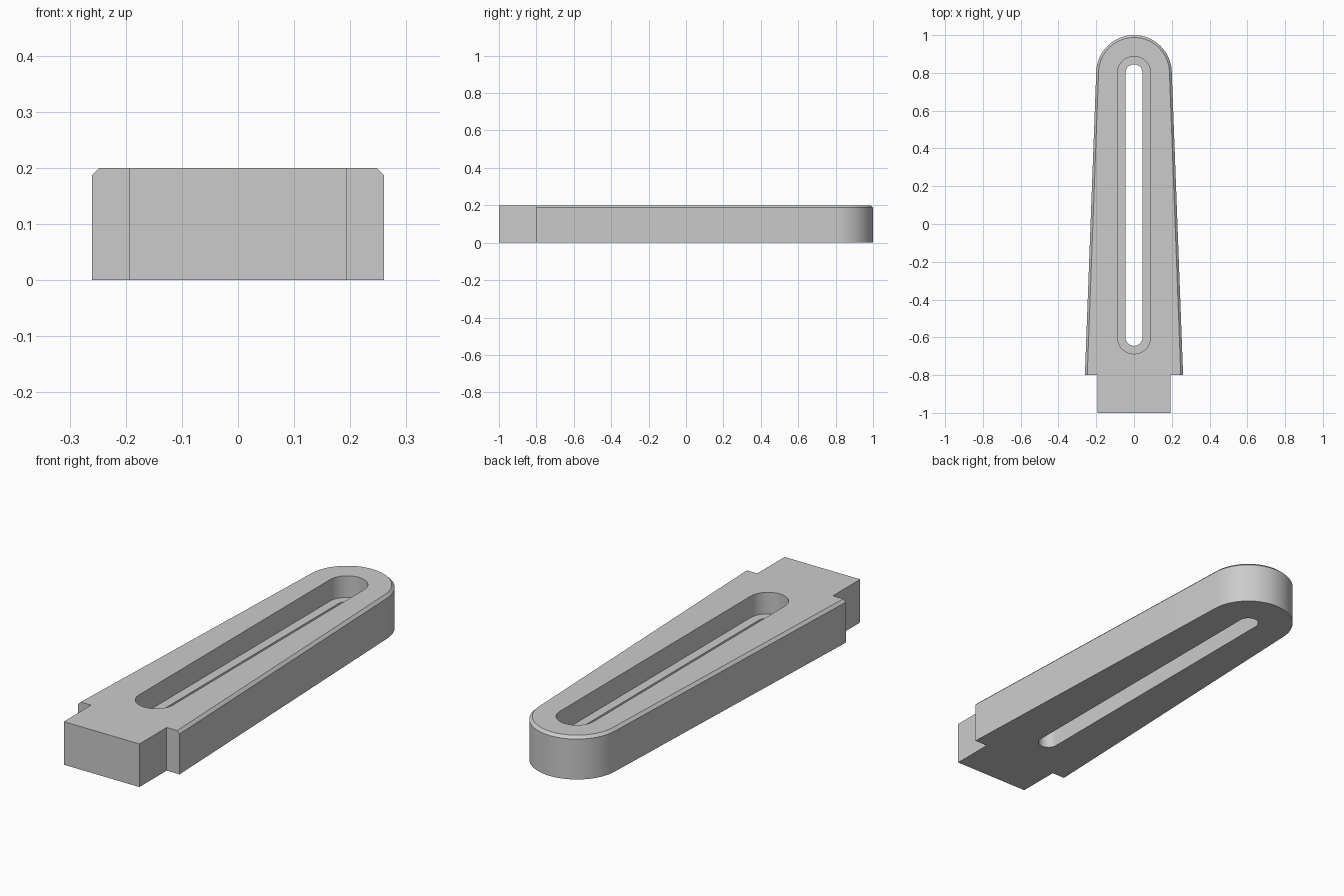
import bpy, bmesh, math

cube = bpy.data.objects.get("Cube")
if cube:
    bpy.data.objects.remove(cube, do_unlink=True)

HEIGHT, CHAMFER, LEDGE = 0.2, 0.0125, 0.1
SHOULDER_Y, ARC_Y = -0.8, 0.8
TAPER = 0.0375
SEGMENTS = 48


def arc(radius, cy, start, end, n=SEGMENTS):
    return [(radius * math.cos(start + (end - start) * i / n),
             cy + radius * math.sin(start + (end - start) * i / n))
            for i in range(n + 1)]


def body_outline(inset):
    """Tab, shoulders, tapered sides and round end; the inset spares the tab."""
    tab, wide = 0.194, 0.26 - inset
    base = [(-wide, SHOULDER_Y), (-tab, SHOULDER_Y), (-tab, -1.0),
            (tab, -1.0), (tab, SHOULDER_Y), (wide, SHOULDER_Y)]
    return base + arc(0.2 - inset, ARC_Y, TAPER, math.pi - TAPER)


def slot_outline(radius):
    return (arc(radius, ARC_Y, 0, math.pi, 24)
            + arc(radius, -0.6, math.pi, 2 * math.pi, 24))


bm = bmesh.new()


def ring(points, z):
    verts = [bm.verts.new((x, y, z)) for x, y in points]
    for i, v in enumerate(verts):
        bm.edges.new((v, verts[(i + 1) % len(verts)]))
    return verts


def bridge(a, b):
    for i in range(len(a)):
        j = (i + 1) % len(a)
        bm.faces.new((a[i], a[j], b[j], b[i]))


def cap(outer, inner):
    loops = set(outer) | set(inner)
    edges = [e for e in bm.edges if e.verts[0] in loops and e.verts[1] in loops]
    bmesh.ops.triangle_fill(bm, edges=edges, use_beauty=True)


# Outer rings, from the base to the chamfered top
bottom = ring(body_outline(0), 0)
chamfer_low = ring(body_outline(0), HEIGHT - CHAMFER)
top = ring(body_outline(CHAMFER), HEIGHT)

# Stepped slot: wide recess above a narrow through hole
recess_top = ring(slot_outline(0.0875), HEIGHT)
recess_floor = ring(slot_outline(0.0875), LEDGE)
hole_top = ring(slot_outline(0.045), LEDGE)
hole_bottom = ring(slot_outline(0.045), 0)

cap(bottom, hole_bottom)
cap(top, recess_top)
for low, high in ((bottom, chamfer_low), (chamfer_low, top),
                  (recess_top, recess_floor), (recess_floor, hole_top),
                  (hole_top, hole_bottom)):
    bridge(low, high)
bmesh.ops.recalc_face_normals(bm, faces=bm.faces)

mesh = bpy.data.meshes.new("slotted_clamp_bar")
bm.to_mesh(mesh)
bm.free()
bar = bpy.data.objects.new("slotted_clamp_bar", mesh)
bpy.context.collection.objects.link(bar)

# Plain grey finish
grey = bpy.data.materials.new("plain_grey")
grey.use_nodes = True
colour = (0.6, 0.6, 0.6, 1)
grey.diffuse_color = colour
grey.node_tree.nodes["Principled BSDF"].inputs["Base Color"].default_value = colour
mesh.materials.append(grey)

bpy.ops.object.select_all(action='DESELECT')
bar.select_set(True)
bpy.context.view_layer.objects.active = bar
bpy.ops.object.shade_smooth_by_angle(angle=math.radians(30))
